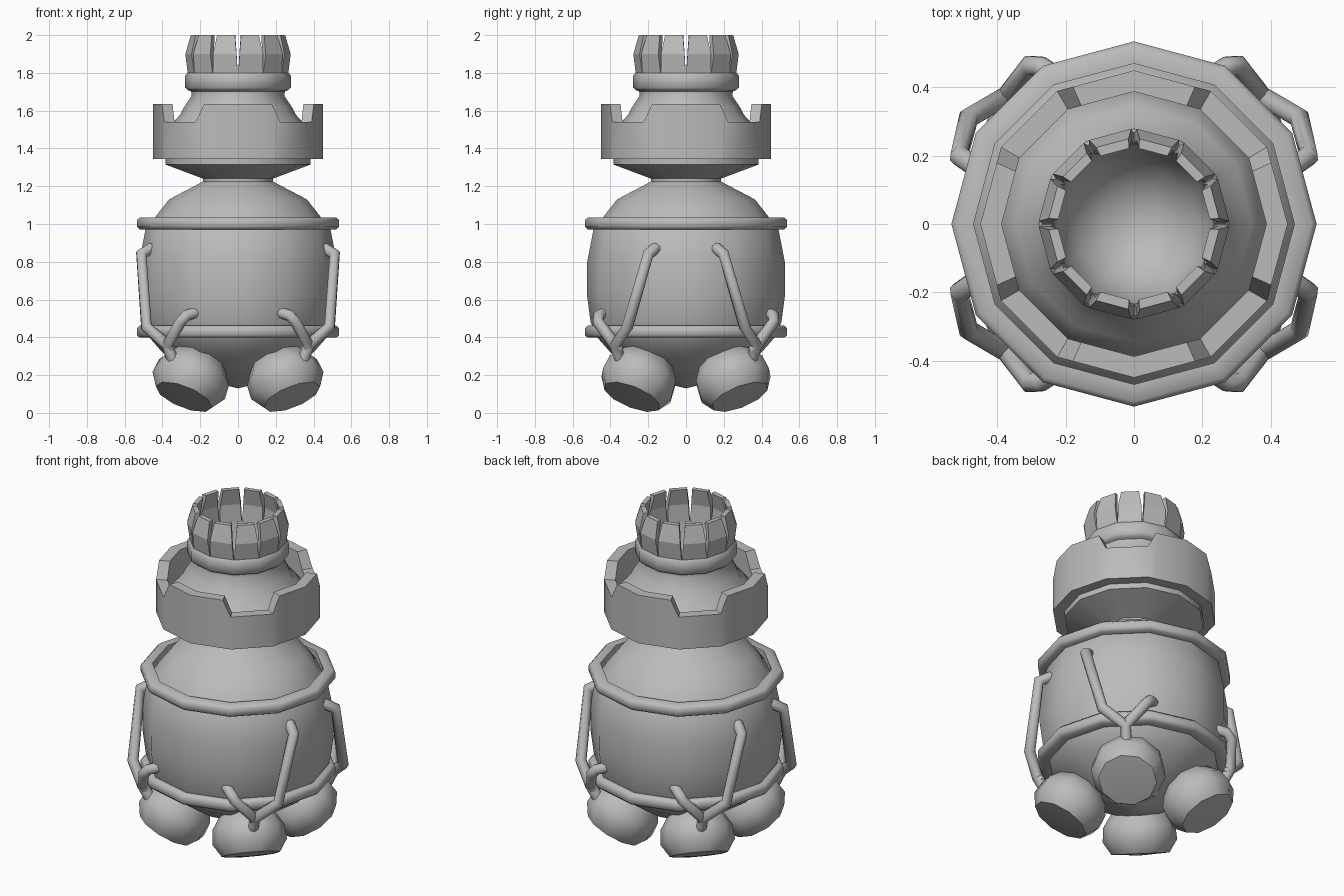
import bpy, bmesh, math
from mathutils import Vector, Matrix

cube = bpy.data.objects.get("Cube")
if cube:
    bpy.data.objects.remove(cube, do_unlink=True)

grey = bpy.data.materials.new("plain grey")
grey.use_nodes = True
grey.diffuse_color = (0.5, 0.5, 0.5, 1)
grey.node_tree.nodes["Principled BSDF"].inputs["Base Color"].default_value = (0.5, 0.5, 0.5, 1)


def finish(obj, angle):
    """Give the part its colour and its shading."""
    obj.data.materials.append(grey)
    bpy.ops.object.select_all(action='DESELECT')
    obj.select_set(True)
    bpy.context.view_layer.objects.active = obj
    bpy.ops.object.shade_smooth_by_angle(angle=math.radians(angle))
    return obj


def from_bmesh(name, bm, angle=40):
    bmesh.ops.recalc_face_normals(bm, faces=bm.faces)
    mesh = bpy.data.meshes.new(name)
    bm.to_mesh(mesh)
    bm.free()
    obj = bpy.data.objects.new(name, mesh)
    bpy.context.collection.objects.link(obj)
    return finish(obj, angle)


def lathe(name, profile, sides=12, angle=40, closed=False, matrix=Matrix()):
    """Spin a profile of (radius, height) points around the vertical axis."""
    bm = bmesh.new()
    verts = [bm.verts.new((r, 0, z)) for r, z in profile]
    ends = verts if closed else verts[:-1]
    edges = [bm.edges.new((v, verts[(i + 1) % len(verts)])) for i, v in enumerate(ends)]
    bmesh.ops.spin(bm, geom=verts + edges, cent=(0, 0, 0), axis=(0, 0, 1),
                   angle=math.tau, steps=sides, use_merge=True)
    bmesh.ops.remove_doubles(bm, verts=bm.verts, dist=0.0005)
    bm.transform(matrix)
    return from_bmesh(name, bm, angle)


def polar(radius, degrees, z):
    a = math.radians(degrees)
    return Vector((radius * math.cos(a), radius * math.sin(a), z))


# Barrel body with its rounded underside and domed shoulders
lathe("body", [(0, .13), (.06, .145), (.25, .22), (.4, .32), (.47, .4), (.505, .48),
               (.525, .63), (.523, .8), (.49, .97), (.44, 1.03)], angle=60)
lathe("shoulders", [(.46, 1.0), (.44, 1.035), (.365, 1.13), (.185, 1.225), (.185, 1.24),
                    (.385, 1.315), (.385, 1.36)], angle=60)

# Rounded hoops around the body
for name, z in (("lower_hoop", .43), ("upper_hoop", 1.003)):
    lathe(name, [(.47, z - .032), (.52, z - .032), (.535, z - .018), (.535, z + .018),
                 (.52, z + .032), (.47, z + .032)], closed=True, angle=50)

# Head, crown band and the hollow inside
lathe("head", [(.385, 1.345), (.389, 1.48), (.345, 1.535), (.305, 1.58), (.285, 1.62),
               (.245, 1.68), (.25, 1.715)], angle=60)
lathe("crown_band", [(.24, 1.7), (.265, 1.708), (.28, 1.722), (.28, 1.785), (.268, 1.8),
                     (.235, 1.8), (.225, 1.72), (.18, 1.62), (.1, 1.55), (0, 1.53)], angle=50)

# Collar with four raised, tapered sections
bm = bmesh.new()
columns = []
for quarter in range(4):
    for offset, top in ((-30, 1.54), (-24, 1.635), (0, 1.635), (24, 1.635), (30, 1.54)):
        # columns between the corners lie on the flat sides
        flat = math.cos(math.radians(15)) / math.cos(math.radians(abs(offset) % 30 - 15))
        a = quarter * 90 + offset
        columns.append([bm.verts.new(polar(r * flat, a, z)) for r, z in
                        ((.45, 1.345), (.45, top), (.388, top), (.388, 1.345))])
for i, col in enumerate(columns):
    nxt = columns[(i + 1) % len(columns)]
    for j in range(4):
        k = (j + 1) % 4
        bm.faces.new((col[j], nxt[j], nxt[k], col[k]))
from_bmesh("collar", bm)

# Crown of twelve bent plates separated by narrow slits
bm = bmesh.new()
for n in range(12):
    rows = []
    for z, outer, inner, half in ((1.79, .265, .235, 14.8), (1.9, .279, .245, 13.3),
                                  (2.0, .25, .222, 11.3)):
        mid = n * 30 + 15
        rows.append([bm.verts.new(polar(r, mid + s * half, z)) for r, s in
                     ((outer, -1), (outer, 1), (inner, 1), (inner, -1))])
    for low, high in zip(rows, rows[1:]):
        for j in range(4):
            k = (j + 1) % 4
            bm.faces.new((low[j], low[k], high[k], high[j]))
    bm.faces.new(rows[0][::-1])
    bm.faces.new(rows[-1])
from_bmesh("crown_plates", bm, 10)


def tube(name, points):
    """Round rod along a path, turned into a mesh."""
    curve = bpy.data.curves.new(name, 'CURVE')
    curve.dimensions = '3D'
    curve.bevel_depth = .031
    curve.bevel_resolution = 2
    curve.use_fill_caps = True
    spline = curve.splines.new('POLY')
    spline.points.add(len(points) - 1)
    for p, co in zip(spline.points, points):
        p.co = (*co, 1)
    obj = bpy.data.objects.new(name, curve)
    bpy.context.collection.objects.link(obj)
    bpy.ops.object.select_all(action='DESELECT')
    obj.select_set(True)
    bpy.context.view_layer.objects.active = obj
    bpy.ops.object.convert(target='MESH')
    finish(bpy.context.view_layer.objects.active, 60)


# Four tilted feet, each with a forked brace running up to the body
foot_profile = [(0, .17), (.11, .17), (.115, .11), (.15, .095), (.198, .02), (.205, -.06),
                (.16, -.13), (0, -.14)]
fork = (.375, .375, .36)
long_path = [(.335, .335, .25), fork, (.485, .31, .455), (.512, .2, .84), (.455, .16, .872)]
short_path = [(.36, .36, .33), fork, (.305, .465, .48), (.275, .462, .515), (.225, .43, .53)]
for side, sx in (("left", 1), ("right", -1)):
    for end, sy in (("front", -1), ("back", 1)):
        place = (Matrix.Translation((.24 * sx, .24 * sy, .197))
                 @ Matrix.Rotation(math.radians(30), 4, Vector((sy, -sx, 0))))
        lathe(f"{end}_{side}_foot", foot_profile, sides=10, angle=50, matrix=place)
        for part, path in (("long_brace", long_path), ("short_brace", short_path)):
            tube(f"{end}_{side}_{part}", [(x * sx, y * sy, z) for x, y, z in path])
